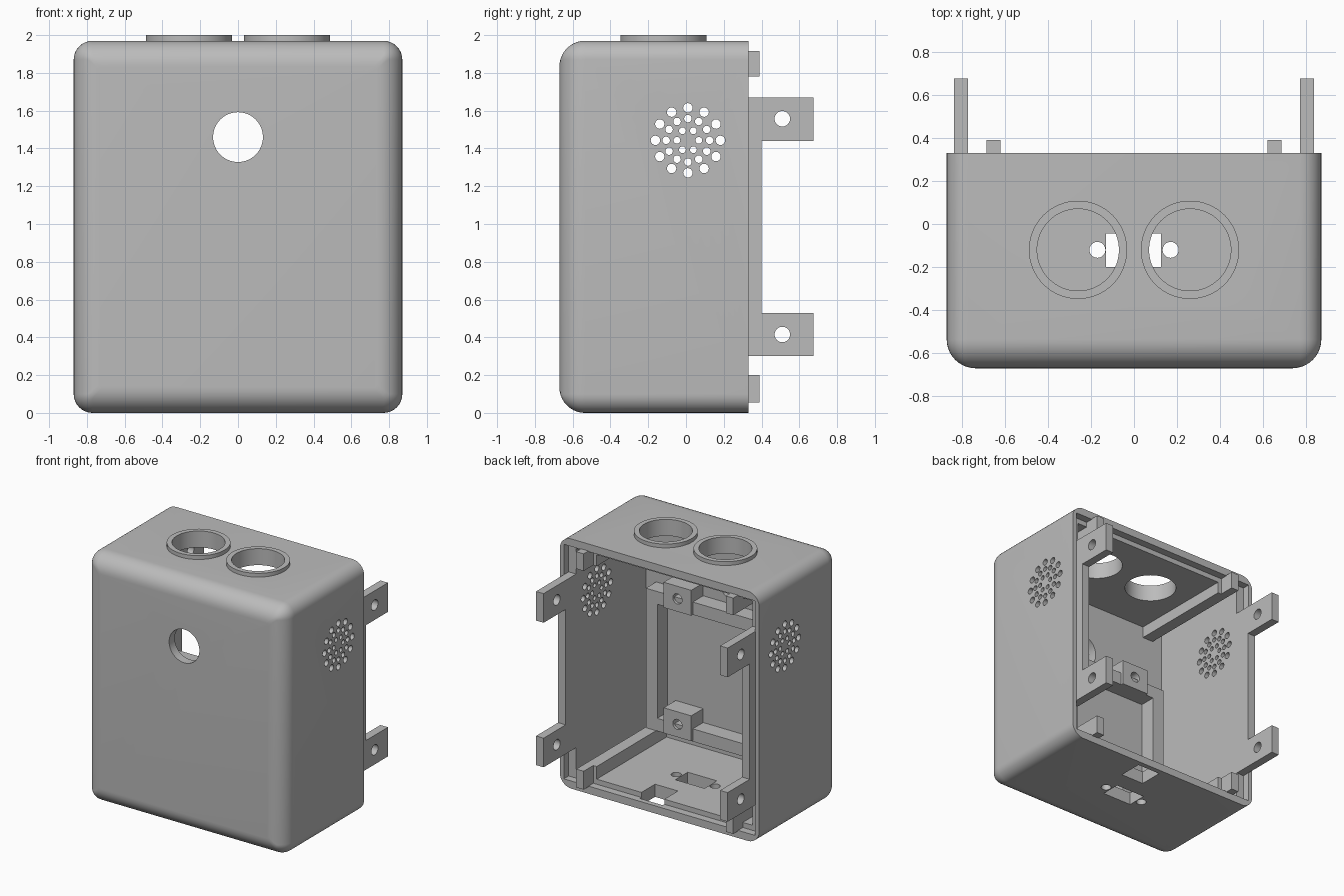
import bpy, bmesh, math
from mathutils import Matrix, Vector

if "Cube" in bpy.data.objects:
    bpy.data.objects.remove(bpy.data.objects["Cube"])

grey = bpy.data.materials.new("plain_grey")
grey.diffuse_color = (0.5, 0.5, 0.5, 1)
grey.use_nodes = True
grey.node_tree.nodes["Principled BSDF"].inputs["Base Color"].default_value = grey.diffuse_color


def box(bm, x0, x1, y0, y1, z0, z1):
    m = Matrix.Translation(((x0 + x1) / 2, (y0 + y1) / 2, (z0 + z1) / 2))
    bmesh.ops.create_cube(bm, size=1, matrix=m @ Matrix.Diagonal((x1 - x0, y1 - y0, z1 - z0, 1)))


def cyl(bm, axis, centre, r, depth, seg=32):
    rot = Vector((0, 0, 1)).rotation_difference(Vector(axis)).to_matrix().to_4x4()
    bmesh.ops.create_cone(bm, cap_ends=True, segments=seg, radius1=r, radius2=r, depth=depth,
                          matrix=Matrix.Translation(centre) @ rot)


def finish(bm, name):
    bmesh.ops.recalc_face_normals(bm, faces=bm.faces)
    me = bpy.data.meshes.new(name)
    bm.to_mesh(me)
    bm.free()
    ob = bpy.data.objects.new(name, me)
    me.materials.append(grey)
    bpy.context.collection.objects.link(ob)
    return ob


def cut(ob, bm):
    """Subtract the solids in bm from ob and discard the cutter."""
    cutter = finish(bm, "cutter")
    cutter.hide_render = True
    mod = ob.modifiers.new("cut", 'BOOLEAN')
    mod.operation, mod.solver, mod.object = 'DIFFERENCE', 'EXACT', cutter
    bpy.context.view_layer.objects.active = ob
    bpy.ops.object.modifier_apply(modifier=mod.name)
    bpy.data.objects.remove(cutter)


def smooth(ob):
    bpy.ops.object.select_all(action='DESELECT')
    ob.select_set(True)
    bpy.context.view_layer.objects.active = ob
    bpy.ops.object.shade_smooth_by_angle(angle=math.radians(30))


def rounded_ring(bm, y, inset, r, n=8):
    """Rounded rectangle in the xz plane."""
    hx, hz, verts = 0.87 - inset, 0.985 - inset, []
    for k, (sx, sz) in enumerate(((1, 1), (-1, 1), (-1, -1), (1, -1))):
        for i in range(n + 1):
            a = math.pi / 2 * (k + i / n)
            verts.append(bm.verts.new((sx * (hx - r) + r * math.cos(a), y,
                                       0.985 + sz * (hz - r) + r * math.sin(a))))
    return verts


# Case: rounded block with a filleted front
bm = bmesh.new()
R = 0.135
rings = [rounded_ring(bm, 0.33, 0, 0.1)]
for i in range(11):
    a = math.pi / 2 * i / 10
    inset = R * (1 - math.cos(a))
    rings.append(rounded_ring(bm, -0.67 + R - R * math.sin(a), inset, max(0.1 - inset, 0.02)))
for p, q in zip(rings, rings[1:]):
    for i in range(len(p)):
        j = (i + 1) % len(p)
        bm.faces.new((p[i], p[j], q[j], q[i]))
bm.faces.new(rings[0])
bm.faces.new(rings[-1])
case = finish(bm, "case")

# Open back: main cavity, then the wider step at the rim
for x, y, z in ((0.77, -0.6, 0.1), (0.835, 0.27, 0.06)):
    bm = bmesh.new()
    box(bm, -x, x, y, 0.5, z, 1.97 - z)
    cut(case, bm)

# Holes in the walls
bm = bmesh.new()
cyl(bm, (0, 1, 0), (0, -0.64, 1.46), 0.132, 0.2, 48)          # front window
for s in (-1, 1):
    cyl(bm, (0, 0, 1), (s * 0.26, -0.12, 1.92), 0.21, 0.3, 64)  # top openings
    cyl(bm, (0, 0, 1), (s * 0.17, -0.12, 0.05), 0.037, 0.3)     # connector screws
    for n, dist, r in ((12, 0.172, 0.025), (12, 0.115, 0.02), (6, 0.058, 0.018)):
        for k in range(n):                                      # side grilles
            t = 2 * math.pi * k / n
            cyl(bm, (1, 0, 0), (s * 0.82, 0.01 + dist * math.cos(t),
                                1.443 + dist * math.sin(t)), r, 0.3, 16)
box(bm, -0.13, 0.125, -0.2, -0.045, -0.1, 0.2)                  # connector slot
box(bm, 0.0, 0.2, 0.1, 0.29, -0.1, 0.2)                         # cable slot
cut(case, bm)
smooth(case)

# Collars around the top openings
for s, side in ((-1, "left"), (1, "right")):
    bm = bmesh.new()
    cyl(bm, (0, 0, 1), (s * 0.26, -0.12, 1.935), 0.228, 0.13, 64)
    collar = finish(bm, "top_collar_" + side)
    bm = bmesh.new()
    cyl(bm, (0, 0, 1), (s * 0.26, -0.12, 1.935), 0.19, 0.4, 64)
    cut(collar, bm)
    smooth(collar)

# Mounting tabs joined by a tongue along each side wall
for s, side in ((-1, "left"), (1, "right")):
    x0, x1 = sorted((s * 0.77, s * 0.836))
    for z, hole, level in ((0.3, 0.415, "lower"), (1.44, 1.557, "upper")):
        bm = bmesh.new()
        box(bm, x0, x1, 0.26, 0.675, z, z + 0.23)
        tab = finish(bm, f"mounting_tab_{level}_{side}")
        bm = bmesh.new()
        cyl(bm, (1, 0, 0), (s * 0.8, 0.51, hole), 0.041, 0.3)
        cut(tab, bm)
        smooth(tab)
    bm = bmesh.new()
    box(bm, x0, x1, 0.26, 0.4, 0.53, 1.44)
    finish(bm, "side_tongue_" + side)

    # Floor and ceiling rails ending in small locating posts
    bm = bmesh.new()
    r0, r1 = sorted((s * 0.59, s * 0.685))
    p0, p1 = sorted((s * 0.62, s * 0.685))
    for z0, z1 in ((0.055, 0.2), (1.78, 1.915)):
        box(bm, r0, r1, -0.61, 0.27, z0, z1)
        box(bm, p0, p1, 0.27, 0.39, z0, z1)
    finish(bm, "inner_rails_" + side)

# Board frame on the inside of the front wall
bm = bmesh.new()
for s in (-1, 1):
    x0, x1 = sorted((s * 0.58, s * 0.68))
    box(bm, x0, x1, -0.61, -0.47, 0.2, 1.3)
for z in (0.2, 1.2):
    box(bm, -0.58, 0.58, -0.61, -0.47, z, z + 0.1)
finish(bm, "board_frame")

# Screw lugs on the frame
for s, side in ((-1, "left"), (1, "right")):
    for z, level in ((0.31, "lower"), (1.3, "upper")):
        bm = bmesh.new()
        box(bm, s * 0.39 - 0.12, s * 0.39 + 0.12, -0.61, -0.45, z - 0.1, z + 0.1)
        lug = finish(bm, f"screw_lug_{level}_{side}")
        bm = bmesh.new()
        cyl(bm, (0, 1, 0), (s * 0.39, -0.45, z), 0.04, 0.2)
        cut(lug, bm)
        smooth(lug)
